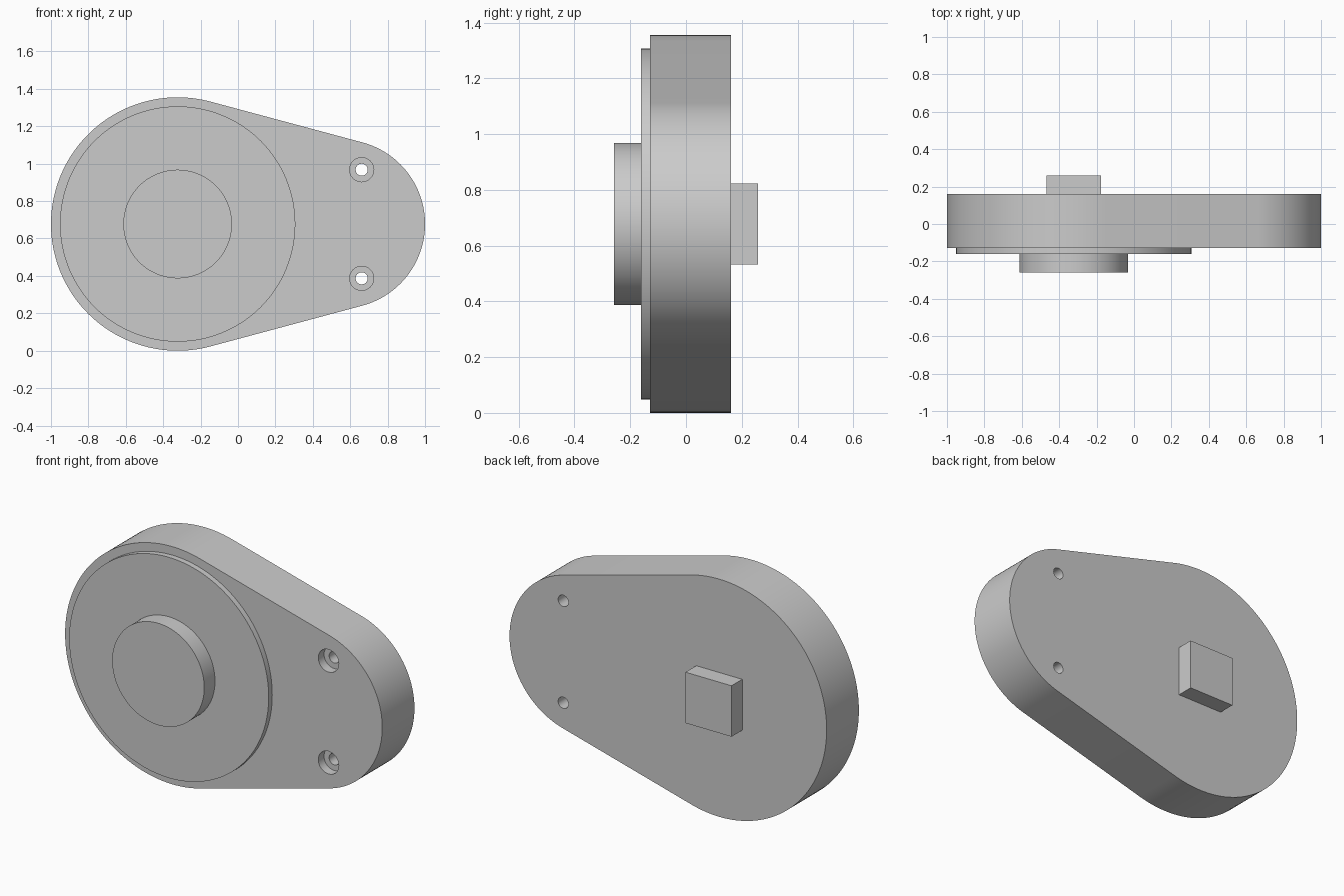
import bpy, bmesh
from math import sin, cos, asin, pi, radians

if "Cube" in bpy.data.objects:
    bpy.data.objects.remove(bpy.data.objects["Cube"])

U = 2 / 62                      # design unit: the plate is 62 units long
CX, CZ = -10 * U, 21 * U        # centre of the large round end


def arc(cx, cz, r, a0, a1, n):
    return [(cx + r * cos(a0 + (a1 - a0) * i / n),
             cz + r * sin(a0 + (a1 - a0) * i / n)) for i in range(n + 1)]


def circle(cx, cz, r, n=128):
    return arc(cx, cz, r, 0, 2 * pi, n)[:-1]


def extrude(name, outline, y0, y1):
    """Solid made by extruding an x-z outline from y0 to y1."""
    bm = bmesh.new()
    face = bm.faces.new([bm.verts.new((x, y0, z)) for x, z in outline])
    ext = bmesh.ops.extrude_face_region(bm, geom=[face], use_keep_orig=True)
    for v in ext["geom"]:
        if isinstance(v, bmesh.types.BMVert):
            v.co.y = y1
    bmesh.ops.recalc_face_normals(bm, faces=bm.faces)
    mesh = bpy.data.meshes.new(name)
    bm.to_mesh(mesh)
    bm.free()
    obj = bpy.data.objects.new(name, mesh)
    bpy.context.collection.objects.link(obj)
    return obj


def activate(obj):
    bpy.ops.object.select_all(action='DESELECT')
    obj.select_set(True)
    bpy.context.view_layer.objects.active = obj


def cut(obj, cutter):
    cutter.hide_render = True
    mod = obj.modifiers.new("cut", 'BOOLEAN')
    mod.operation, mod.solver, mod.object = 'DIFFERENCE', 'EXACT', cutter
    activate(obj)
    bpy.ops.object.modifier_apply(modifier=mod.name)
    bpy.data.objects.remove(cutter, do_unlink=True)


# Teardrop plate: two arcs joined by tangent lines
front, back = -4 * U, 5 * U
t = pi / 2 - asin(7 / 27)
outline = (arc(17 * U, CZ, 14 * U, -t, t, 64)
           + arc(CX, CZ, 21 * U, t, 2 * pi - t, 96))
plate = extrude("teardrop_plate", outline, front, back)

# Counterbored screw holes in the narrow end
for side in (-1, 1):
    hx, hz = 20.5 * U, CZ + side * 9 * U
    cut(plate, extrude("counterbore", circle(hx, hz, 2 * U, 48), front - U, front + 1.6 * U))
    cut(plate, extrude("screw_hole", circle(hx, hz, U, 48), front - U, back + U))

# Raised disc and round boss on the front
disc = extrude("raised_disc", circle(CX, CZ, 19.5 * U), -5 * U, front)
boss = extrude("round_boss", circle(CX, CZ, 9 * U), -8 * U, -5 * U)

# Square drive peg on the back
h = 4.5 * U
square = [(CX + sx * h, CZ + sz * h) for sx, sz in ((-1, -1), (1, -1), (1, 1), (-1, 1))]
extrude("square_peg", square, back, 8 * U)

for obj in (plate, disc, boss):
    activate(obj)
    bpy.ops.object.shade_smooth_by_angle(angle=radians(30))
